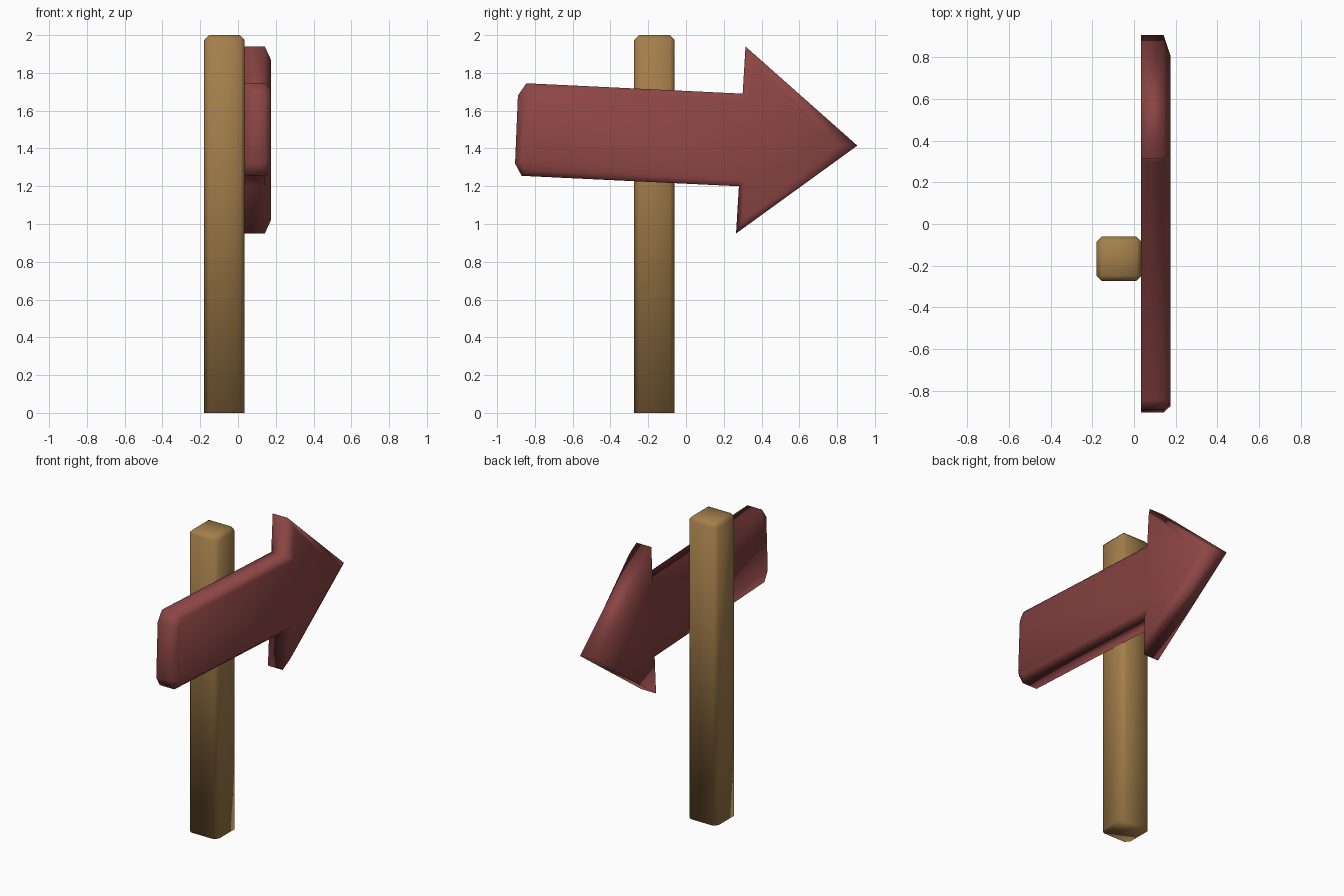
import bpy, bmesh
from mathutils import Matrix

if "Cube" in bpy.data.objects:
    bpy.data.objects.remove(bpy.data.objects["Cube"])


def finish(bm, name, color):
    me = bpy.data.meshes.new(name)
    bmesh.ops.recalc_face_normals(bm, faces=bm.faces)
    for f in bm.faces:
        f.smooth = True
    bm.to_mesh(me)
    bm.free()
    ob = bpy.data.objects.new(name, me)
    bpy.context.collection.objects.link(ob)
    mat = bpy.data.materials.new(name + "_paint")
    mat.diffuse_color = color
    mat.use_nodes = True
    mat.node_tree.nodes["Principled BSDF"].inputs["Base Color"].default_value = mat.diffuse_color
    me.materials.append(mat)
    return ob


# Post: square timber, chamfered everywhere except around the foot
bm = bmesh.new()
bmesh.ops.create_cube(bm, size=1, matrix=Matrix.Translation((-0.072, -0.167, 1.0))
                      @ Matrix.Diagonal((0.214, 0.214, 2.0, 1)))
edges = [e for e in bm.edges if max(v.co.z for v in e.verts) > 1]
bmesh.ops.bevel(bm, geom=edges, offset=0.025, segments=1, affect='EDGES')
finish(bm, "post", (0.37, 0.21, 0.07, 1))

# Arrow board: solid plate with a chamfered face
outer = [(-0.89, 1.68), (-0.845, 1.745), (0.30, 1.69), (0.315, 1.94), (0.907, 1.415),
         (0.265, 0.95), (0.28, 1.20), (-0.87, 1.255), (-0.905, 1.32)]
inner = [(-0.86, 1.67), (-0.83, 1.715), (0.33, 1.66), (0.345, 1.87), (0.81, 1.417),
         (0.30, 1.02), (0.31, 1.23), (-0.85, 1.285), (-0.875, 1.33)]
bm = bmesh.new()
rings = [[bm.verts.new((x, y, z)) for y, z in pts]
         for x, pts in ((0.034, outer), (0.142, outer), (0.174, inner))]
n = len(outer)
for a, b in zip(rings, rings[1:]):
    for i in range(n):
        j = (i + 1) % n
        bm.faces.new((a[i], a[j], b[j], b[i]))
# Front and back, each split into shaft and head
for f in (rings[0], rings[2]):
    bm.faces.new((f[0], f[1], f[2], f[6], f[7], f[8]))
    bm.faces.new((f[2], f[3], f[4]))
    bm.faces.new((f[2], f[4], f[6]))
    bm.faces.new((f[4], f[5], f[6]))
finish(bm, "arrow_board", (0.26, 0.06, 0.058, 1))
